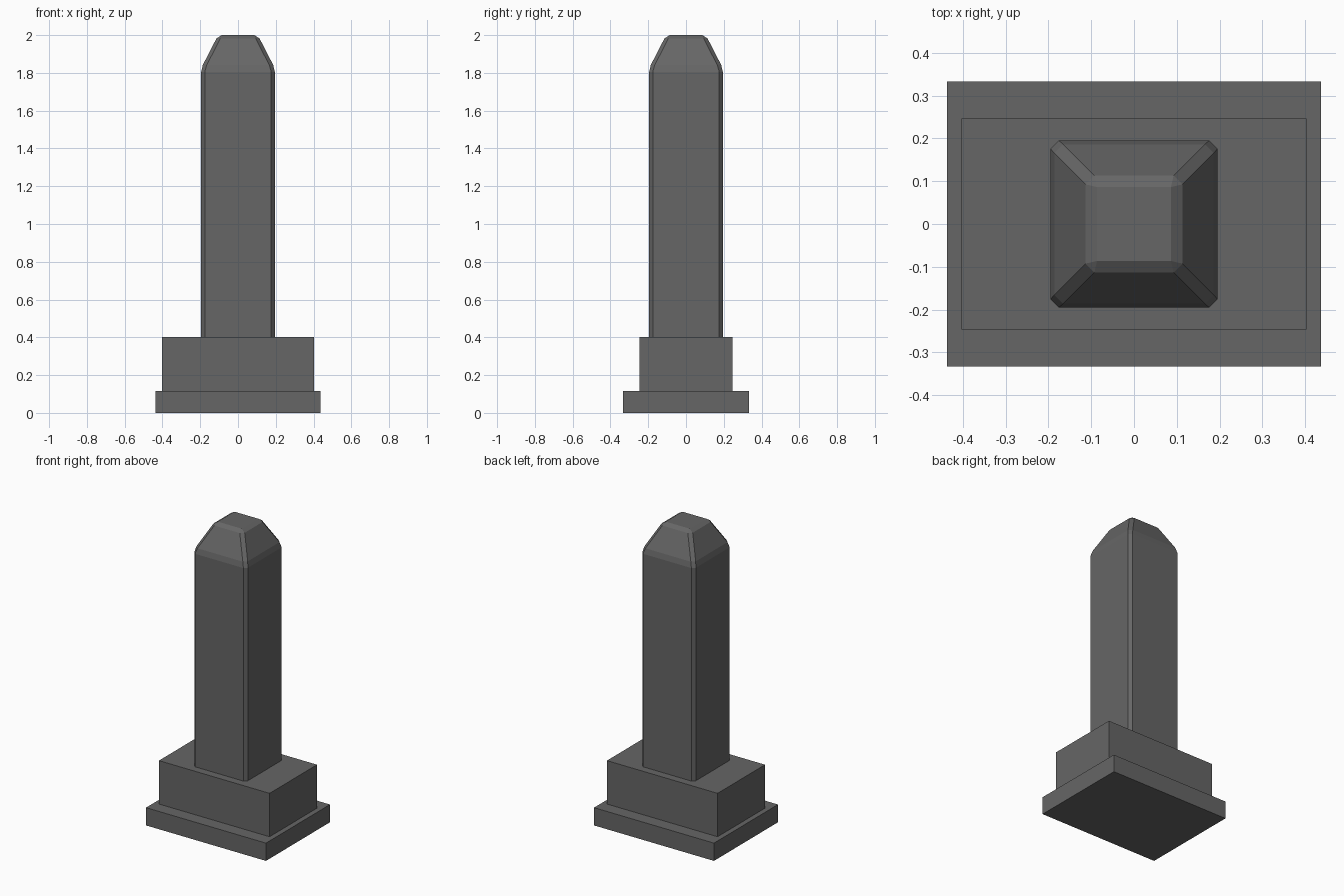
import bpy
import bmesh

default_cube = bpy.data.objects.get("Cube")
if default_cube:
    bpy.data.objects.remove(default_cube, do_unlink=True)

# Single dark grey material
grey = bpy.data.materials.new("dark_grey")
grey.use_nodes = True
grey.diffuse_color = (0.133, 0.133, 0.133, 1)
grey.node_tree.nodes["Principled BSDF"].inputs["Base Color"].default_value = grey.diffuse_color


def stacked_block(name, rings):
    """Solid made of stacked rectangles, each given as (half x, half y, z)."""
    bm = bmesh.new()
    loops = [[bm.verts.new((sx * hx, sy * hy, z))
              for sx, sy in ((-1, -1), (1, -1), (1, 1), (-1, 1))]
             for hx, hy, z in rings]
    bm.faces.new(loops[0][::-1])
    bm.faces.new(loops[-1])
    for low, high in zip(loops, loops[1:]):
        for i in range(4):
            j = (i + 1) % 4
            bm.faces.new((low[i], low[j], high[j], high[i]))
    mesh = bpy.data.meshes.new(name)
    bm.to_mesh(mesh)
    bm.free()
    mesh.materials.append(grey)
    obj = bpy.data.objects.new(name, mesh)
    bpy.context.collection.objects.link(obj)
    return obj


# Base slab and plinth
stacked_block("base_slab", [(0.437, 0.333, 0), (0.437, 0.333, 0.117)])
stacked_block("plinth", [(0.403, 0.247, 0.117), (0.403, 0.247, 0.403)])

# Shaft with tapered cap; its foot is sunk into the plinth
shaft = stacked_block("shaft", [(0.195, 0.195, 0.36),
                                (0.195, 0.195, 1.825),
                                (0.105, 0.105, 2.0)])

# Chamfered edges
bevel = shaft.modifiers.new("chamfer", 'BEVEL')
bevel.width = 0.019
bevel.segments = 1
bevel.limit_method = 'ANGLE'
bevel.angle_limit = 0.35
